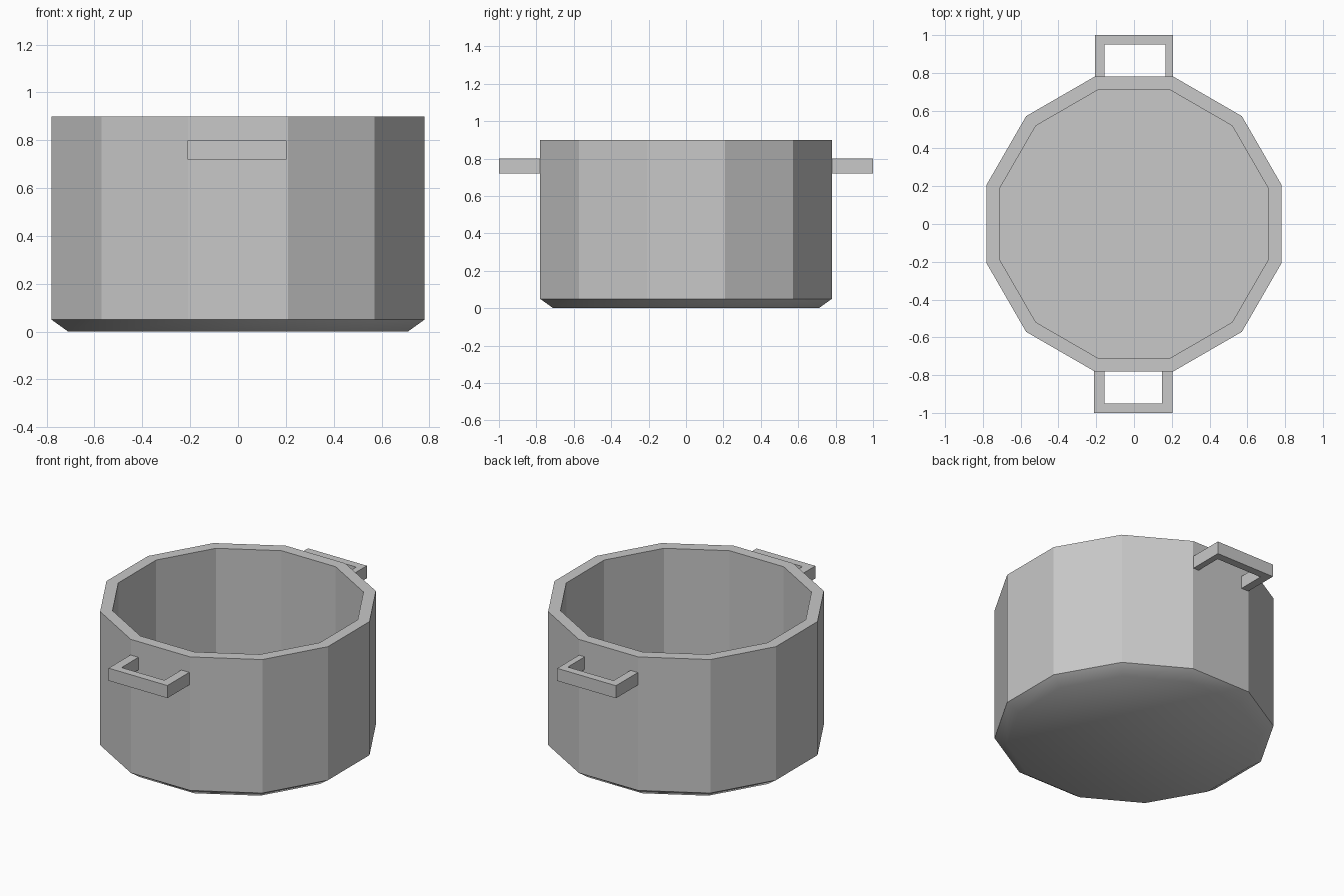
import bpy
import bmesh
from math import cos, sin, pi

cube = bpy.data.objects.get("Cube")
if cube:
    bpy.data.objects.remove(cube, do_unlink=True)

SIDES = 12

# Plain grey metal
metal = bpy.data.materials.new("grey metal")
metal.use_nodes = True
grey = (0.58, 0.58, 0.58, 1)
metal.diffuse_color = grey
metal.node_tree.nodes["Principled BSDF"].inputs["Base Color"].default_value = grey


def finish(bm, name):
    bmesh.ops.recalc_face_normals(bm, faces=bm.faces)
    mesh = bpy.data.meshes.new(name)
    bm.to_mesh(mesh)
    bm.free()
    mesh.materials.append(metal)
    obj = bpy.data.objects.new(name, mesh)
    bpy.context.collection.objects.link(obj)
    return obj


def ring(bm, apothem, z):
    """Twelve-sided ring with flat sides facing the axes."""
    radius = apothem / cos(pi / SIDES)
    angles = [(2 * i + 1) * pi / SIDES for i in range(SIDES)]
    return [bm.verts.new((radius * cos(a), radius * sin(a), z)) for a in angles]


# Pot: chamfered base, outer wall, rim, inner wall and floor
profile = [(0.71, 0), (0.78, 0.05), (0.78, 0.9), (0.71, 0.9), (0.71, 0.09)]
bm = bmesh.new()
rings = [ring(bm, a, z) for a, z in profile]
for low, high in zip(rings, rings[1:]):
    for i in range(SIDES):
        j = (i + 1) % SIDES
        bm.faces.new((low[i], low[j], high[j], high[i]))
base = bm.faces.new(rings[0])
bm.faces.new(rings[-1])

# Soft shading on the underside only
base.smooth = True
for edge in base.edges:
    for face in edge.link_faces:
        face.smooth = True
finish(bm, "pot_body")


# Handles: U-shaped bars on the front and back
def handle(name, side, left, right, inner_left, inner_right):
    outline = [(left, 0.775), (left, 1), (right, 1), (right, 0.775),
               (inner_right, 0.775), (inner_right, 0.95),
               (inner_left, 0.95), (inner_left, 0.775)]
    bm = bmesh.new()
    face = bm.faces.new([bm.verts.new((x, side * y, 0.72)) for x, y in outline])
    top = bmesh.ops.extrude_face_region(bm, geom=[face])["geom"]
    bmesh.ops.translate(bm, vec=(0, 0, 0.08),
                        verts=[v for v in top if isinstance(v, bmesh.types.BMVert)])
    finish(bm, name)


handle("front_handle", -1, -0.211, 0.203, -0.155, 0.147)
handle("back_handle", 1, -0.207, 0.207, -0.155, 0.167)
